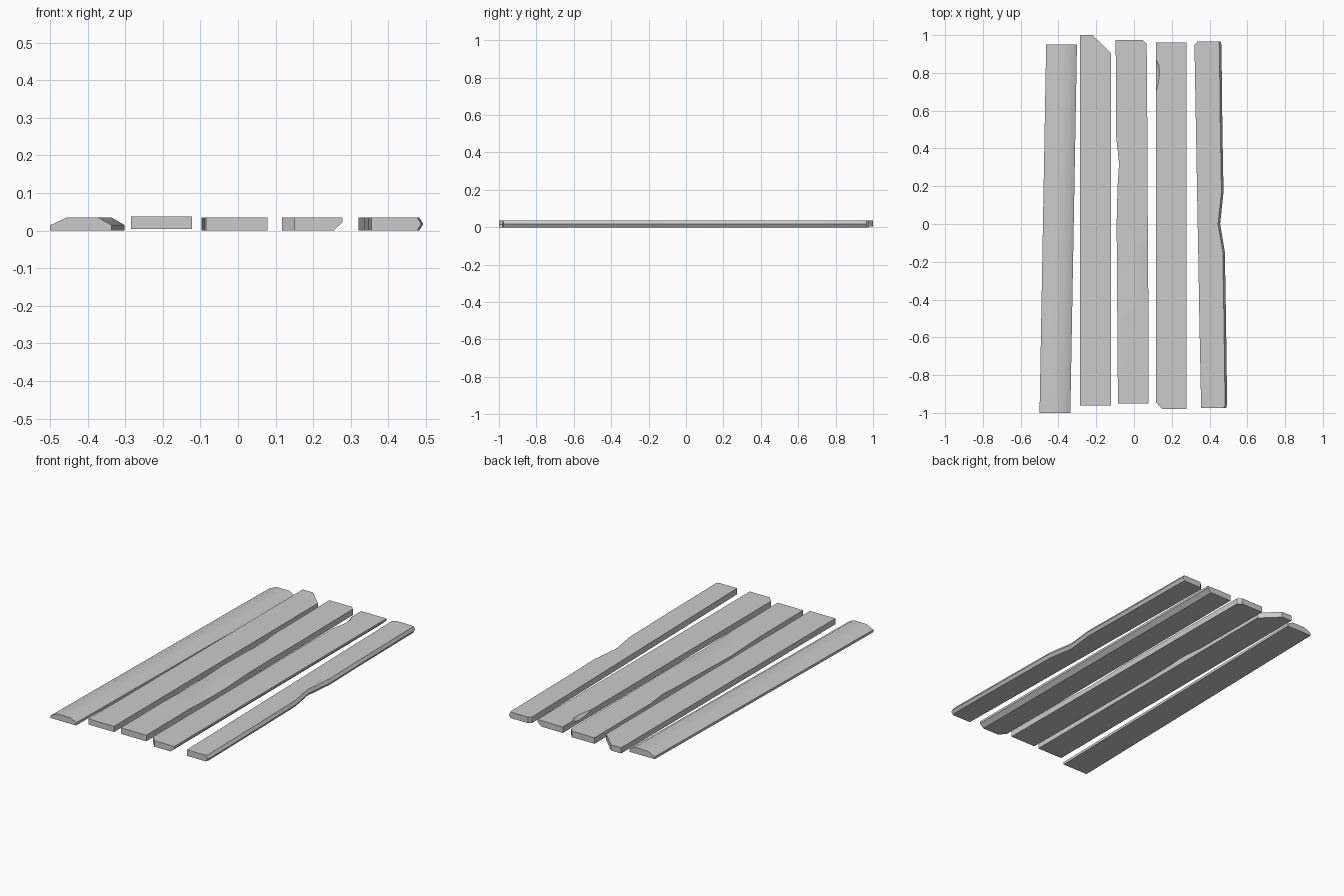
import bpy, bmesh, math

if "Cube" in bpy.data.objects:
    bpy.data.objects.remove(bpy.data.objects["Cube"])

def plank(name, stations, z0=0.0, zt=0.035, smooth=35):
    """Loft along y. Station: y, left x, right x, then (width, height) cuts
    of the top-left, top-right and bottom-right edges."""
    bm = bmesh.new()
    rings = []
    for y, xl, xr, tl, tr, br in stations:
        section = [(xl, z0), (xl, zt - tl[1]), (xl + tl[0], zt),
                   (xr - tr[0], zt), (xr, zt - tr[1]),
                   (xr, z0 + br[1]), (xr - br[0], z0)]
        rings.append([bm.verts.new((x, y, z)) for x, z in section])
    for a, b in zip(rings, rings[1:]):
        for i in range(len(a)):
            j = (i + 1) % len(a)
            bm.faces.new((a[i], a[j], b[j], b[i]))
    bm.faces.new(rings[0])
    bm.faces.new(rings[-1])
    bmesh.ops.remove_doubles(bm, verts=bm.verts, dist=1e-5)
    bmesh.ops.recalc_face_normals(bm, faces=bm.faces)
    me = bpy.data.meshes.new(name)
    bm.to_mesh(me)
    bm.free()
    ob = bpy.data.objects.new(name, me)
    bpy.context.collection.objects.link(ob)
    bpy.context.view_layer.objects.active = ob
    ob.select_set(True)
    bpy.ops.object.shade_smooth_by_angle(angle=math.radians(smooth))
    ob.select_set(False)
    return ob

N = (0, 0)

# Rounded, slightly turned plank
cut_l, cut_r = (0.045, 0.021), (0.035, 0.02)
plank("rounded_plank", [(-1.0, -0.5, -0.337, cut_l, cut_r, N),
                        (0.95, -0.465, -0.302, cut_l, cut_r, N)])

# Plank with one corner sawn off
plank("cut_corner_plank", [(-0.96, -0.285, -0.122, N, N, N),
                           (0.905, -0.285, -0.122, N, N, N),
                           (1.0, -0.285, -0.22, N, N, N)], 0.004, 0.037)

# Worn middle plank: side notch and sagging top edges
plank("worn_plank", [
    (-0.95, -0.085, 0.078, N, N, N),
    (-0.55, -0.088, 0.076, N, N, N),
    (-0.42, -0.089, 0.076, (0.03, 0.005), (0.03, 0.005), N),
    (-0.28, -0.09, 0.075, (0.05, 0.009), (0.05, 0.009), N),
    (-0.14, -0.091, 0.074, (0.03, 0.005), (0.03, 0.005), N),
    (0.0, -0.092, 0.073, N, N, N),
    (0.2, -0.087, 0.072, N, N, N),
    (0.32, -0.079, 0.071, N, N, N),
    (0.46, -0.094, 0.071, N, N, N),
    (0.955, -0.097, 0.067, N, N, N),
    (0.975, -0.097, 0.046, N, N, N)])

# Plank with a bevelled underside edge and a chip in the top edge
under = (0.024, 0.022)
chip = [(0.70, 0), (0.75, 0.012), (0.80, 0.019), (0.84, 0.015), (0.87, 0)]
plank("chipped_plank",
      [(-0.98, 0.15, 0.278, N, N, under), (-0.945, 0.117, 0.278, N, N, under)]
      + [(y, 0.117, 0.278, (c, c), N, under) for y, c in chip]
      + [(0.96, 0.117, 0.278, N, N, under)])

# Narrow tapered plank with a pointed, kinked side
edge = (0.011, 0.0175)
path = [(-0.975, 0.355, 0.487), (-0.955, 0.355, 0.493), (-0.5, 0.346, 0.487),
        (-0.15, 0.34, 0.481), (0.0, 0.337, 0.456), (0.17, 0.334, 0.474),
        (0.5, 0.328, 0.468), (0.95, 0.32, 0.463), (0.965, 0.335, 0.459)]
plank("kinked_plank", [(y, l, r, N, edge, edge) for y, l, r in path])
